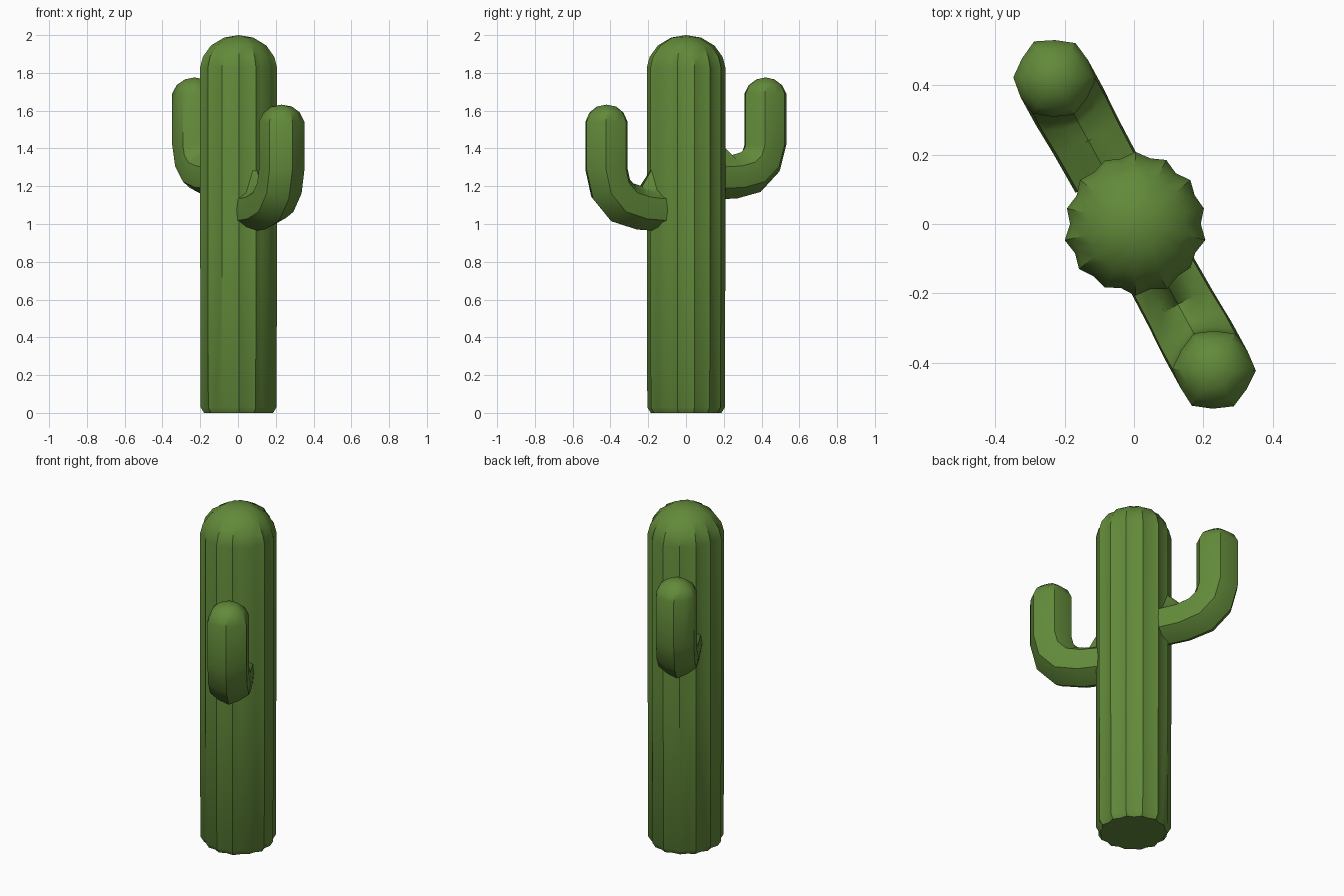
import bpy, bmesh, math, random
from mathutils import Vector

if "Cube" in bpy.data.objects:
    bpy.data.objects.remove(bpy.data.objects["Cube"])

random.seed(4)
green = bpy.data.materials.new("cactus_green")
green.diffuse_color = (0.122, 0.254, 0.042, 1)
green.use_nodes = True
green.node_tree.nodes["Principled BSDF"].inputs["Base Color"].default_value = green.diffuse_color


def skin(name, rings, start, end):
    """Bridge rings of points into a closed tube with a pole at each end."""
    bm = bmesh.new()
    loops = [[bm.verts.new(p) for p in ring] for ring in rings]
    n = len(loops[0])
    for a, b in zip(loops, loops[1:]):
        for i in range(n):
            j = (i + 1) % n
            bm.faces.new((a[i], a[j], b[j], b[i]))
    p0, p1 = bm.verts.new(start), bm.verts.new(end)
    for i in range(n):
        j = (i + 1) % n
        bm.faces.new((loops[0][j], loops[0][i], p0))
        bm.faces.new((loops[-1][i], loops[-1][j], p1))
    bmesh.ops.recalc_face_normals(bm, faces=bm.faces)
    me = bpy.data.meshes.new(name)
    bm.to_mesh(me)
    bm.free()
    me.materials.append(green)
    ob = bpy.data.objects.new(name, me)
    bpy.context.collection.objects.link(ob)
    bpy.ops.object.select_all(action='DESELECT')
    ob.select_set(True)
    bpy.context.view_layer.objects.active = ob
    bpy.ops.object.shade_smooth_by_angle(angle=math.radians(40))
    return ob


# Trunk: softly ribbed column with a domed top
n = 28
ribs = [(0.206 if i % 2 else 0.191) + random.uniform(-0.004, 0.004) for i in range(n)]
profile = [(0.90, 0.0), (0.99, 0.03), (1, 0.9), (1, 1.83),
           (0.93, 1.885), (0.72, 1.945), (0.38, 1.987)]
rings = [[(0.004 + f * r * math.cos(2 * math.pi * i / n),
           f * r * math.sin(2 * math.pi * i / n), z) for i, r in enumerate(ribs)]
         for f, z in profile]
skin("trunk", rings, (0.004, 0, 0), (0.004, 0, 2.0))


# Arms: ribbed tubes bending from horizontal to vertical
def arm(name, sign, path, tip, crotch):
    d = Vector((0.48, -0.877, 0)) * sign
    up = Vector((0, 0, 1))
    side = d.cross(up)
    m = 12
    radii = [(0.120 if i % 2 == 0 else 0.111) + random.uniform(-0.002, 0.002)
             for i in range(m)]
    rings = []
    for k, (s, z, deg, f) in enumerate(path):
        t = math.radians(deg)
        normal = up * math.cos(t) - d * math.sin(t)
        c = d * s + up * z
        ring = [c + (normal * math.cos(2 * math.pi * i / m)
                     + side * math.sin(2 * math.pi * i / m)) * r * f
                for i, r in enumerate(radii)]
        if k == 0:                      # pointed web where the arm meets the trunk
            ring[0].z = crotch
        rings.append(ring)
    s, z = path[0][:2]
    skin(name, rings, d * s + up * z, d * path[-1][0] + up * tip)


arm("front_arm", 1, [
    (0.16, 1.075, 0, 0.94), (0.28, 1.085, 8, 0.96), (0.385, 1.115, 33, 1),
    (0.455, 1.19, 62, 1), (0.48, 1.29, 90, 1), (0.48, 1.54, 90, 1),
    (0.48, 1.59, 90, 0.8), (0.48, 1.622, 90, 0.45)], 1.632, 1.36)

arm("back_arm", -1, [
    (0.16, 1.245, 0, 0.94), (0.29, 1.25, 8, 0.96), (0.39, 1.275, 30, 1),
    (0.455, 1.335, 60, 1), (0.48, 1.42, 90, 1), (0.48, 1.69, 90, 1),
    (0.48, 1.735, 90, 0.8), (0.48, 1.766, 90, 0.42)], 1.776, 1.47)
